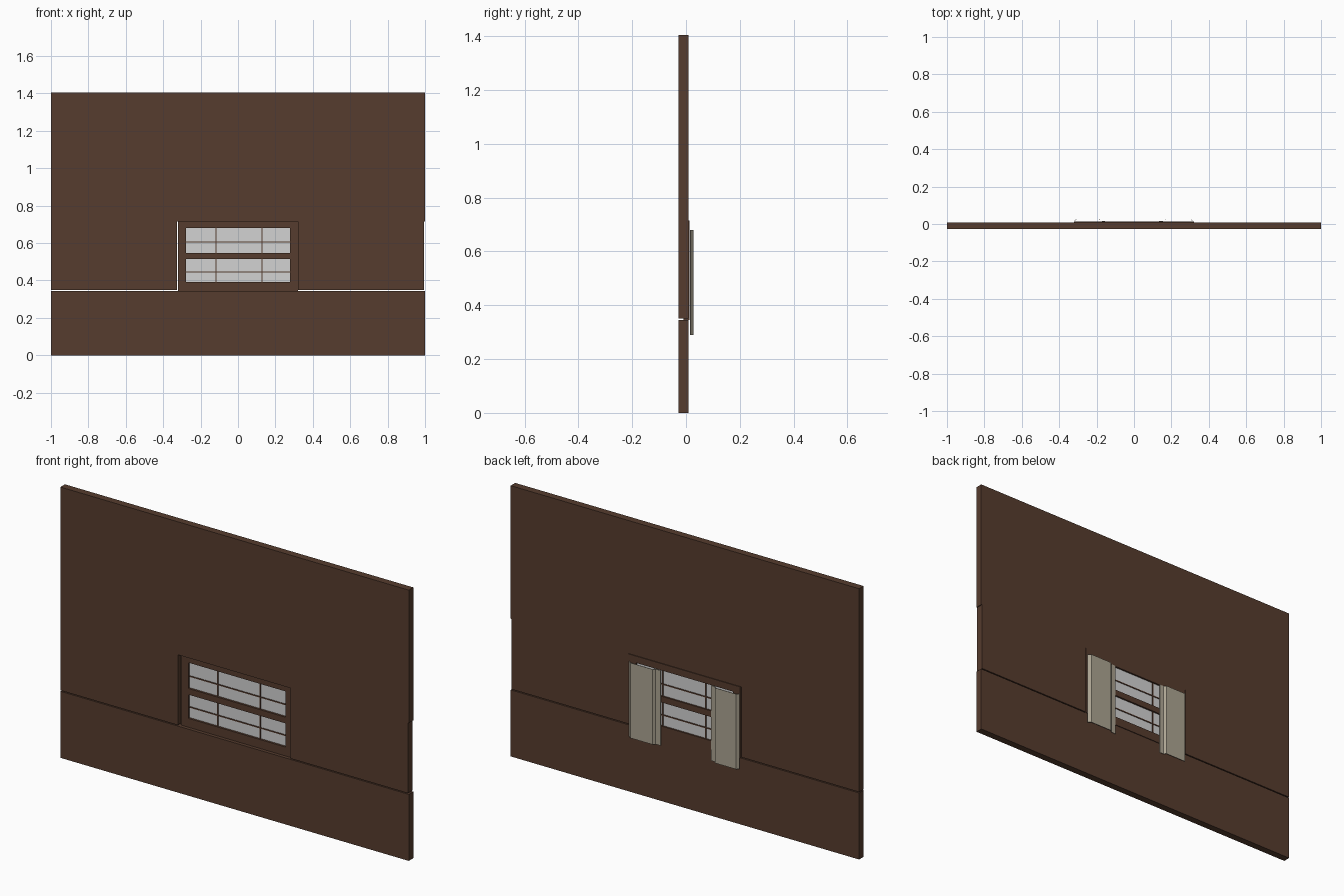
import bpy, bmesh

if "Cube" in bpy.data.objects:
    bpy.data.objects.remove(bpy.data.objects["Cube"])


def material(name, rgb):
    lin = [(c / 255 / 12.92) if c < 10 else ((c / 255 + 0.055) / 1.055) ** 2.4 for c in rgb]
    m = bpy.data.materials.new(name)
    m.diffuse_color = (*lin, 1)
    m.use_nodes = True
    m.node_tree.nodes["Principled BSDF"].inputs["Base Color"].default_value = m.diffuse_color
    return m


BROWN = material("brown wood", (86, 60, 46))
PANE = material("pale grey glass", (210, 210, 210))
CLOTH = material("beige cloth", (172, 164, 146))


def finish(name, bm, mat):
    bmesh.ops.recalc_face_normals(bm, faces=bm.faces)
    me = bpy.data.meshes.new(name)
    bm.to_mesh(me)
    bm.free()
    me.materials.append(mat)
    bpy.context.collection.objects.link(bpy.data.objects.new(name, me))


def boxes(name, mat, *extents):
    """One object made of boxes given as (x0, x1, y0, y1, z0, z1)."""
    bm = bmesh.new()
    for x0, x1, y0, y1, z0, z1 in extents:
        verts = bmesh.ops.create_cube(bm, size=1)["verts"]
        for v in verts:
            v.co = (x1 if v.co.x > 0 else x0, y1 if v.co.y > 0 else y0, z1 if v.co.z > 0 else z0)
    finish(name, bm, mat)


# Wall panels, with narrow gaps between them
F, B = -0.028, 0.009
boxes("lower_wall", BROWN, (-1, 1, F, B, 0, 0.345))
boxes("left_wall", BROWN, (-1, -0.326, F, B, 0.35, 0.715))
boxes("right_wall", BROWN, (0.322, 0.995, F, B, 0.35, 0.715))
boxes("upper_wall", BROWN, (-1, 1, F, B, 0.715, 1.405))

# Window frame: stiles, rails and middle rail, set back from the wall face
X0, X1, Y0, Y1 = -0.278, 0.279, -0.010, 0.013
boxes("window_frame", BROWN,
      (-0.32, X0, Y0, Y1, 0.345, 0.715), (X1, 0.322, Y0, Y1, 0.345, 0.715),
      (X0, X1, Y0, Y1, 0.345, 0.391), (X0, X1, Y0, Y1, 0.68, 0.715),
      (X0, X1, Y0, Y1, 0.514, 0.546))

# Two sashes of glass with thin glazing bars showing on both sides
for label, z0, z1 in (("lower", 0.391, 0.514), ("upper", 0.546, 0.68)):
    zm = z0 + (z1 - z0) * 0.45
    boxes(label + "_glass", PANE, (X0, X1, 0.001, 0.004, z0, z1))
    boxes(label + "_glazing_bars", BROWN,
          *[(x - 0.003, x + 0.003, -0.002, 0.007, z0, z1) for x in (-0.117, 0.129)],
          (X0, X1, -0.002, 0.007, zm - 0.003, zm + 0.003))


# Curtains: a folded strip profile drawn up into a thin solid
def curtain(name, profile, z0=0.29, z1=0.68, thick=0.002):
    bm = bmesh.new()
    outline = profile + [(x, y - thick) for x, y in reversed(profile)]
    face = bm.faces.new([bm.verts.new((x, y, z0)) for x, y in outline])
    top = bmesh.ops.extrude_face_region(bm, geom=[face])["geom"]
    bmesh.ops.translate(bm, vec=(0, 0, z1 - z0),
                        verts=[g for g in top if isinstance(g, bmesh.types.BMVert)])
    finish(name, bm, CLOTH)


curtain("left_curtain", [(-0.318, 0.016), (-0.308, 0.028), (-0.187, 0.028),
                         (-0.178, 0.017), (-0.155, 0.016)])
curtain("right_curtain", [(0.135, 0.016), (0.162, 0.017), (0.172, 0.028),
                          (0.300, 0.028), (0.315, 0.016)])
